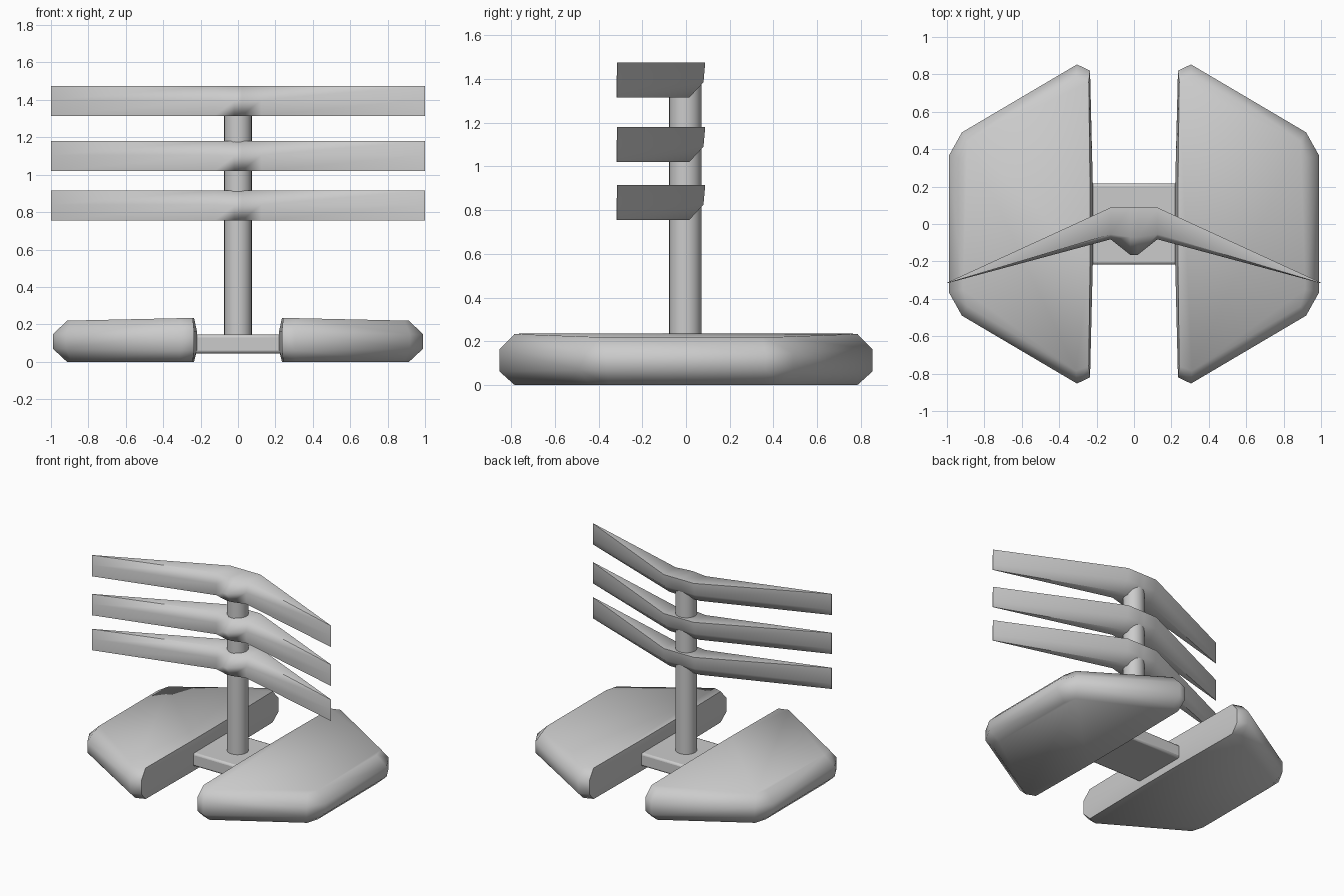
import bpy, bmesh, math

if "Cube" in bpy.data.objects:
    bpy.data.objects.remove(bpy.data.objects["Cube"])


def finish(obj, angle):
    bpy.ops.object.select_all(action='DESELECT')
    obj.select_set(True)
    bpy.context.view_layer.objects.active = obj
    bpy.ops.object.shade_smooth_by_angle(angle=math.radians(angle))


def loft(name, rings, angle=45):
    """Skin a list of equal-length point rings and cap both ends."""
    bm = bmesh.new()
    loops = [[bm.verts.new(p) for p in ring] for ring in rings]
    n = len(loops[0])
    for a, b in zip(loops, loops[1:]):
        for i in range(n):
            j = (i + 1) % n
            bm.faces.new((a[i], a[j], b[j], b[i]))
    bm.faces.new(loops[0])
    bm.faces.new(loops[-1])
    bmesh.ops.recalc_face_normals(bm, faces=bm.faces)
    mesh = bpy.data.meshes.new(name)
    bm.to_mesh(mesh)
    bm.free()
    obj = bpy.data.objects.new(name, mesh)
    bpy.context.collection.objects.link(obj)
    finish(obj, angle)
    return obj


# Foot pads: half outlines (back half), mirrored to the front and to the other side
outer = [(0.22, 0.2), (0.235, 0.82), (0.305, 0.853), (0.92, 0.49), (0.99, 0.365)]
inset = [(0.235, 0.2), (0.242, 0.76), (0.31, 0.785), (0.89, 0.44), (0.915, 0.35)]


def pad_ring(half, side, z_in, z_out):
    pts = half + [(x, -y) for x, y in reversed(half)]
    return [(side * x, y, z_in + (z_out - z_in) * (x - 0.22) / 0.77) for x, y in pts]


for side, label in ((1, "right"), (-1, "left")):
    loft(label + "_foot_pad", [
        pad_ring(inset, side, 0.0, 0.0),
        pad_ring(outer, side, 0.06, 0.07),
        pad_ring(outer, side, 0.165, 0.145),
        pad_ring(inset, side, 0.235, 0.218),
    ], 50)

# Bridge between the pads
bpy.ops.mesh.primitive_cube_add(size=1, location=(0, 0, 0.095))
bridge = bpy.context.object
bridge.name = "bridge"
bridge.scale = (0.5, 0.435, 0.1)
bpy.ops.object.transform_apply(location=False, rotation=False, scale=True)
bevel = bridge.modifiers.new("soft_edges", 'BEVEL')
bevel.width = 0.015
bevel.segments = 2
finish(bridge, 40)

# Upright post
bpy.ops.mesh.primitive_cylinder_add(vertices=24, radius=0.074, depth=1.26,
                                    location=(0, -0.003, 0.75))
post = bpy.context.object
post.name = "post"
finish(post, 40)

# Swept blades: section as (y, z), with a nose bump in the middle and thin tips
section = [(-0.08, 0), (-0.082, 0.085), (-0.055, 0.16),
           (0.088, 0.16), (0.08, 0.07), (0.015, 0)]
nose = [(-0.11, 0), (-0.165, 0.08), (-0.07, 0.16)] + section[3:]
tip = [(-0.317 + 0.02 * (y + 0.08), z) for y, z in section]
tip[4] = (tip[4][0], 0.04)
stations = [(-1, tip), (-0.125, section), (-0.02, nose),
            (0.02, nose), (0.125, section), (1, tip)]
for label, base in (("lower", 0.755), ("middle", 1.02), ("upper", 1.315)):
    loft(label + "_blade",
         [[(x, y, base + z) for y, z in sec] for x, sec in stations], 60)
